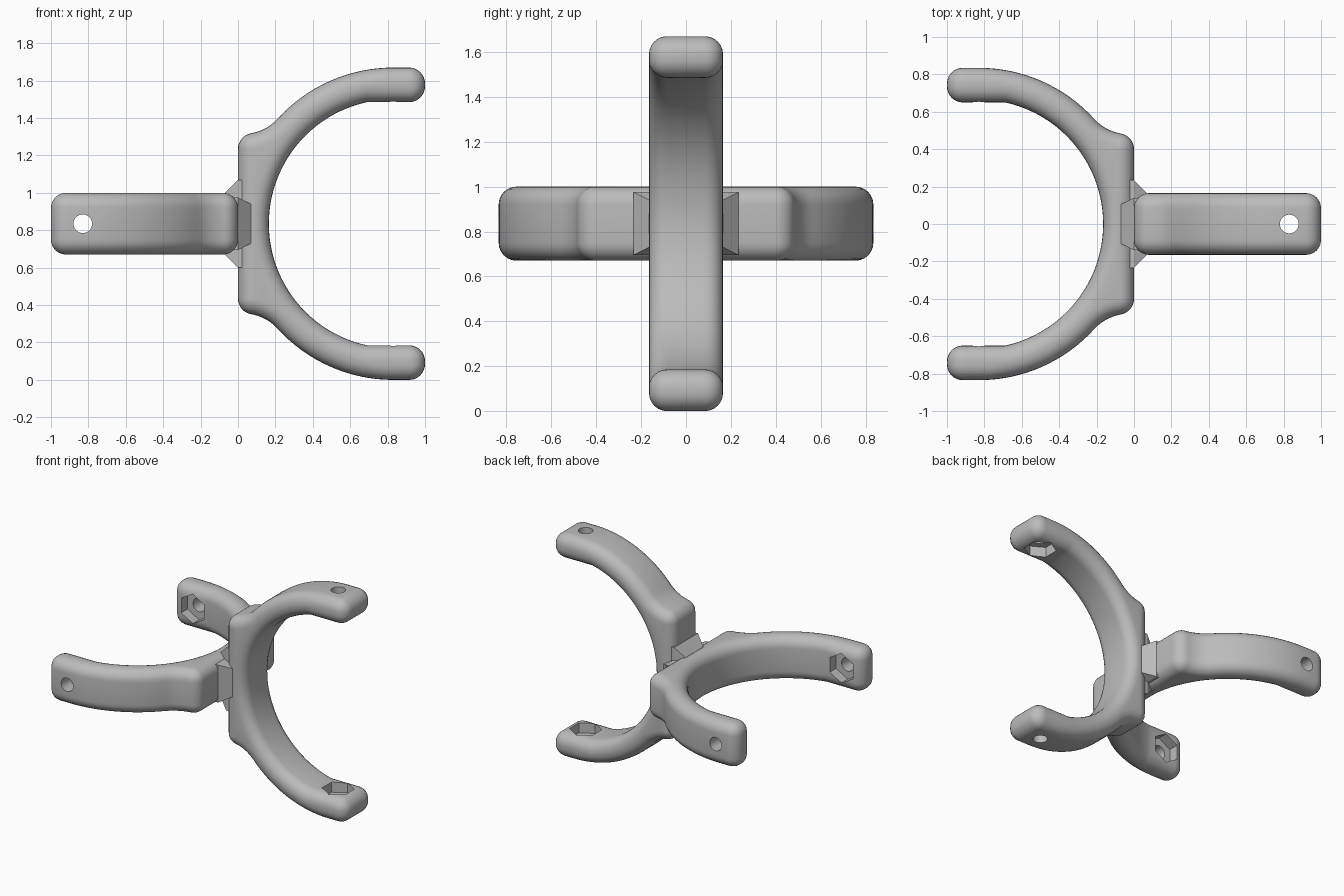
import bpy, bmesh
from math import sin, cos, pi, radians, atan2, asin, hypot, degrees, sqrt
from mathutils import Matrix, Vector

if "Cube" in bpy.data.objects:
    bpy.data.objects.remove(bpy.data.objects["Cube"], do_unlink=True)

MID = 0.835          # height of the joint axis
HALF = 0.165         # half width of a yoke
FILLET = 0.08        # rounding along the edges
CX, OUTER, INNER = 0.83, 0.835, 0.665   # fork arc centre and radii
CORNER = 0.085       # rounding of the outline corners
FLAT = 0.65          # inner flat at the tips

grey = bpy.data.materials.new("grey")
grey.use_nodes = True
grey.diffuse_color = (0.5, 0.5, 0.5, 1)
grey.node_tree.nodes["Principled BSDF"].inputs["Base Color"].default_value = (0.5, 0.5, 0.5, 1)


def arc(cx, cy, r, a0, a1, n):
    """Points of an arc, angles in degrees."""
    steps = [radians(a0 + (a1 - a0) * i / n) for i in range(n + 1)]
    return [Vector((cx + r * cos(a), cy + r * sin(a))) for a in steps]


def yoke_outline():
    """Clockwise outline of the fork, symmetric about its axis."""
    # hollow blend tangent to the base corner and the outer arc
    blend, by = 0.25, 0.40
    gap = Vector((CX - CORNER, -by))
    d = gap.length
    along = ((CORNER + blend) ** 2 - (OUTER + blend) ** 2 + d * d) / (2 * d)
    across = sqrt((CORNER + blend) ** 2 - along ** 2)
    axis = gap / d
    c = Vector((CORNER, by)) + axis * along + Vector((-axis.y, axis.x)) * across
    a_corner = degrees(atan2(c.y - by, c.x - CORNER))
    a_outer = degrees(atan2(c.y, c.x - CX))
    pts = arc(CORNER, by, CORNER, 180, a_corner, 8)
    pts += arc(c.x, c.y, blend, a_corner - 180, a_outer - 180, 10)
    pts += arc(CX, 0, OUTER, a_outer, 90, 16)
    # rounded tip
    tip = 1 - CORNER
    pts += arc(tip, OUTER - CORNER, CORNER, 90, 0, 8)
    pts += arc(tip, FLAT + CORNER, CORNER, 0, -90, 8)
    # inner arc
    pts += arc(CX, 0, INNER, 180 - degrees(asin(FLAT / INNER)), 180, 24)
    pts += [Vector((p.x, -p.y)) for p in reversed(pts)]
    clean = []
    for p in pts:
        if not clean or (p - clean[-1]).length > 0.001:
            clean.append(p)
    return clean


def inset(pts, d):
    """Move a clockwise outline inwards by d."""
    out = []
    for i, p in enumerate(pts):
        t1 = (p - pts[i - 1]).normalized()
        t2 = (pts[(i + 1) % len(pts)] - p).normalized()
        n1, n2 = Vector((t1.y, -t1.x)), Vector((t2.y, -t2.x))
        out.append(p + (n1 + n2) * (d / (1 + n1.dot(n2))))
    return out


def finish(bm, name):
    bmesh.ops.recalc_face_normals(bm, faces=bm.faces[:])
    mesh = bpy.data.meshes.new(name)
    bm.to_mesh(mesh)
    bm.free()
    mesh.materials.append(grey)
    ob = bpy.data.objects.new(name, mesh)
    bpy.context.collection.objects.link(ob)
    return ob


def activate(ob):
    bpy.ops.object.select_all(action='DESELECT')
    ob.select_set(True)
    bpy.context.view_layer.objects.active = ob


def make_cutter(sides, radius, low, high):
    """Prism along the fork's spread direction, at the tip."""
    bm = bmesh.new()
    place = Matrix.Translation((CX, (low + high) / 2, 0)) @ Matrix.Rotation(pi / 2, 4, 'X')
    bmesh.ops.create_cone(bm, cap_ends=True, segments=sides, radius1=radius,
                          radius2=radius, depth=high - low, matrix=place)
    ob = finish(bm, "cutter")
    ob.hide_render = True
    return ob


def make_yoke(name):
    outline = yoke_outline()
    bm = bmesh.new()
    steps = 6
    quarter = [i * pi / 2 / steps for i in range(steps + 1)]
    upper = [(FILLET * (1 - cos(a)), HALF - FILLET + FILLET * sin(a)) for a in quarter]
    levels = [(d, -h) for d, h in reversed(upper)] + upper
    rings = [[bm.verts.new((p.x, p.y, h)) for p in inset(outline, d)] for d, h in levels]
    n = len(outline)
    for a, b in zip(rings, rings[1:]):
        for i in range(n):
            j = (i + 1) % n
            bm.faces.new((a[i], a[j], b[j], b[i]))
    bm.faces.new(rings[0])
    bm.faces.new(rings[-1])
    ob = finish(bm, name)
    # bolt holes with hexagonal nut pockets on the inside
    for side in (1, -1):
        for sides, radius, low, high in ((32, 0.05, 0.5, 1.0), (6, 0.11, 0.5, 0.725)):
            ends = sorted((side * low, side * high))
            cutter = make_cutter(sides, radius, *ends)
            activate(ob)
            mod = ob.modifiers.new("cut", 'BOOLEAN')
            mod.operation, mod.object, mod.solver = 'DIFFERENCE', cutter, 'EXACT'
            bpy.ops.object.modifier_apply(modifier=mod.name)
            bpy.data.objects.remove(cutter, do_unlink=True)
    activate(ob)
    bpy.ops.object.shade_smooth_by_angle(angle=radians(30))
    return ob


def make_gusset(name):
    """Tapered block joining the back of one yoke to the sides of the other."""
    bm = bmesh.new()
    for x, y, z in ((-0.04, 0.235, 0.14), (0, 0.235, 0.14), (0.07, 0.165, 0.105)):
        for sy in (1, -1):
            for sz in (1, -1):
                bm.verts.new((x, y * sy, z * sz))
    bmesh.ops.convex_hull(bm, input=bm.verts[:])
    bmesh.ops.dissolve_limit(bm, angle_limit=radians(1), verts=bm.verts[:], edges=bm.edges[:])
    return finish(bm, name)


# upright fork opens to +x, level fork opens to -x
upright = Matrix.Translation((0, 0, MID)) @ Matrix.Rotation(pi / 2, 4, 'X')
level = Matrix.Translation((0, 0, MID)) @ Matrix.Rotation(pi, 4, 'Z')
make_yoke("upright_yoke").matrix_world = upright
make_yoke("level_yoke").matrix_world = level
make_gusset("level_gusset").matrix_world = Matrix.Translation((0, 0, MID))
make_gusset("upright_gusset").matrix_world = upright @ Matrix.Rotation(pi, 4, 'Y')
